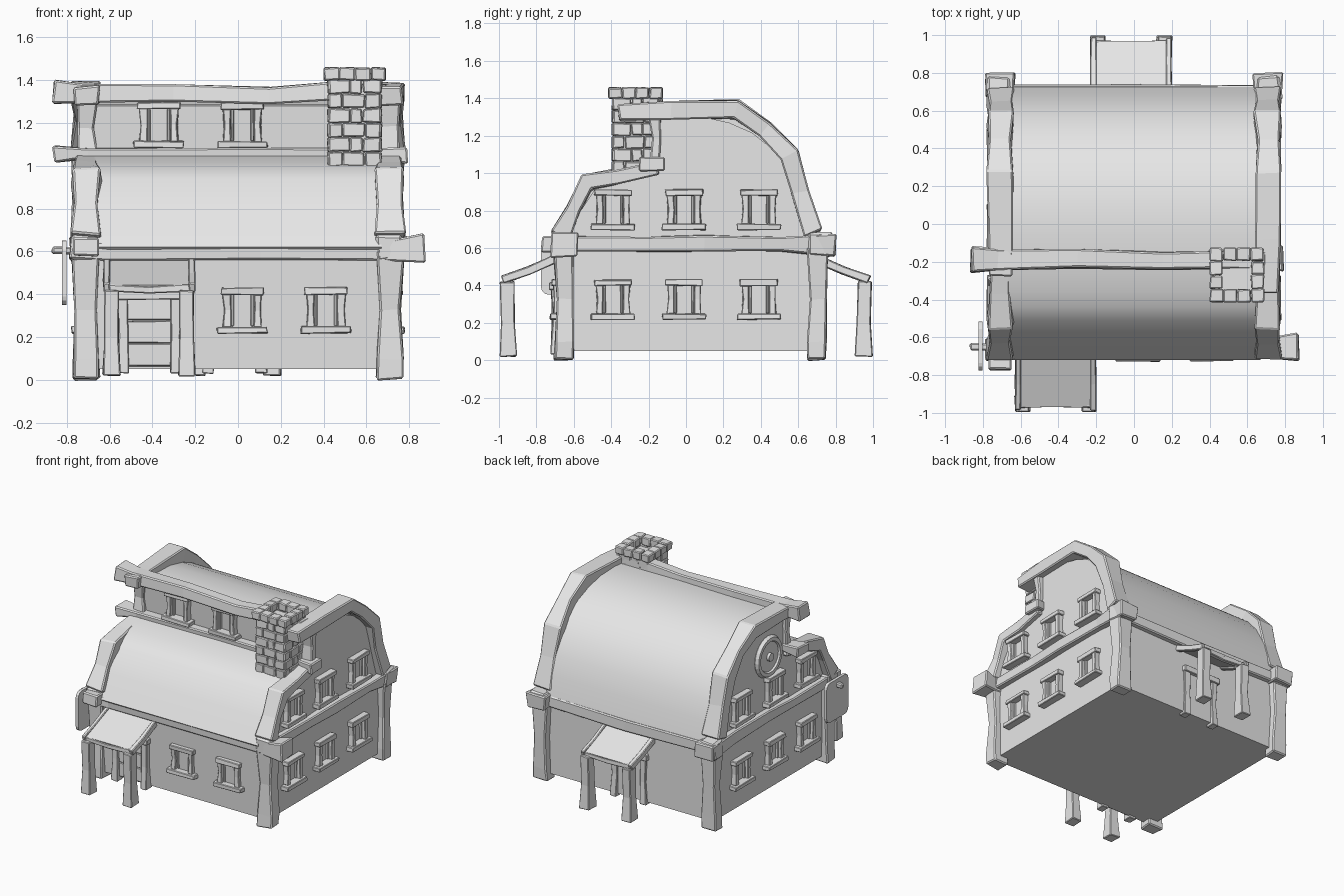
import bpy, bmesh, math, random
from mathutils import Vector, Matrix

random.seed(4)
cube = bpy.data.objects.get("Cube")
if cube:
    bpy.data.objects.remove(cube, do_unlink=True)

grey = bpy.data.materials.new("plain grey")
grey.use_nodes = True
grey.diffuse_color = (0.8, 0.8, 0.8, 1)
grey.node_tree.nodes["Principled BSDF"].inputs["Base Color"].default_value = (0.8, 0.8, 0.8, 1)
I = Matrix.Identity(4)


def finish(name, bm, M=I, bevel=0.0, smooth=False):
    """Turn a bmesh into a named object."""
    bmesh.ops.recalc_face_normals(bm, faces=bm.faces)
    bm.transform(M)
    mesh = bpy.data.meshes.new(name)
    bm.to_mesh(mesh)
    bm.free()
    mesh.materials.append(grey)
    ob = bpy.data.objects.new(name, mesh)
    bpy.context.collection.objects.link(ob)
    if bevel:
        mod = ob.modifiers.new("worn edges", "BEVEL")
        mod.width, mod.segments = bevel, 1
    if smooth:
        bpy.ops.object.select_all(action="DESELECT")
        ob.select_set(True)
        bpy.context.view_layer.objects.active = ob
        bpy.ops.object.shade_smooth_by_angle(angle=math.radians(32))
    return ob


def shake(amount):
    return Vector([random.uniform(-amount, amount) for _ in range(3)])


def box(bm, centre, size, jitter=0.0):
    M = Matrix.Translation(centre) @ Matrix.Diagonal((*size, 1))
    for v in bmesh.ops.create_cube(bm, size=1, matrix=M)["verts"]:
        v.co += shake(jitter)


def beam(bm, pts, w, h, scale=None, jitter=0.007):
    """Rough four-sided timber along a path."""
    pts = [Vector(p) for p in pts]
    rings = []
    for i, p in enumerate(pts):
        t = (pts[min(i + 1, len(pts) - 1)] - pts[max(i - 1, 0)]).normalized()
        side = Vector((0, 1, 0)) if abs(t.x) > 0.7 else Vector((1, 0, 0))
        up = t.cross(side).normalized()
        k = scale[i] if scale else 1
        rings.append([bm.verts.new(p + k * (side * w * a + up * h * b) / 2 + shake(jitter))
                      for a, b in ((-1, -1), (1, -1), (1, 1), (-1, 1))])
    for r, s in zip(rings, rings[1:]):
        for j in range(4):
            bm.faces.new((r[j], r[j - 1], s[j - 1], s[j]))
    bm.faces.new(rings[0])
    bm.faces.new(rings[-1])


def extrude(name, profile, half, smooth=False):
    """Extrude a (y, z) outline along x."""
    bm = bmesh.new()
    face = bm.faces.new([bm.verts.new((-half, y, z)) for y, z in profile])
    new = bmesh.ops.extrude_face_region(bm, geom=[face])["geom"]
    bmesh.ops.translate(bm, vec=(2 * half, 0, 0),
                        verts=[v for v in new if isinstance(v, bmesh.types.BMVert)])
    return finish(name, bm, smooth=smooth)


def single(name, pts, w, h, scale=None, bevel=0.008, jitter=0.007):
    bm = bmesh.new()
    beam(bm, pts, w, h, scale, jitter)
    return finish(name, bm, bevel=bevel)


# Roof curves, then the walls filling the space beneath them
back_curve = [(0.73, 0.63), (0.69, 0.79), (0.64, 0.93), (0.57, 1.06), (0.48, 1.16), (0.37, 1.245),
              (0.24, 1.30), (0.1, 1.33), (-0.06, 1.335), (-0.2, 1.32)]
front_curve = [(-0.16, 1.055), (-0.26, 1.04), (-0.36, 1.015), (-0.44, 0.985), (-0.51, 0.94),
               (-0.62, 0.78), (-0.72, 0.62)]
inset = lambda curve: [(y * 0.96, z - 0.03) for y, z in curve]
walls = [(-0.67, 0.05), (0.70, 0.05)] + inset(back_curve)[:-1] + [(-0.17, 1.28)] + inset(front_curve)
extrude("house_walls", walls, 0.72)
for name, curve in (("main_roof", back_curve), ("front_roof", front_curve)):
    extrude(name, curve + [(y * 0.95, z - 0.035) for y, z in reversed(curve)], 0.67, smooth=True)

# Timber frame on both gable ends
for side, s in (("left", 1), ("right", -1)):
    x = s * 0.708
    start = -0.36 if s > 0 else -0.27
    path = [(start, 1.325), (-0.08, 1.335), (0.27, 1.34), (0.42, 1.235), (0.555, 1.1), (0.61, 0.9), (0.675, 0.68)]
    single(side + "_gable_timber", [(x, y, z) for y, z in path], 0.125, 0.095,
           [0.95, 1, 1.1, 0.9, 1.1, 0.95, 1.1])
    path = [(-0.15, 1.03), (-0.36, 0.985), (-0.53, 0.95), (-0.6, 0.81), (-0.675, 0.66)]
    single(side + "_front_gable_timber", [(x, y, z) for y, z in path], 0.125, 0.09,
           [0.8, 0.85, 1.1, 0.9, 1.15])
    for end, y in (("front", -0.655), ("back", 0.70)):
        single(side + "_" + end + "_corner_post",
               [(x, y, 0.0), (x, y, 0.1), (x, y + 0.005, 0.33), (x, y, 0.6)],
               0.12, 0.1, [1, 1, 0.85, 1.1])
        bm = bmesh.new()
        box(bm, (s * 0.715, y + (0.02 if y > 0 else 0), 0.62), (0.13, 0.12, 0.12), 0.012)
        finish(side + "_" + end + "_corner_block", bm, bevel=0.015)
    single(side + "_side_beam", [(x, -0.62 if s > 0 else -0.77, 0.62), (x, -0.2, 0.615),
                                 (x, 0.1, 0.625), (x, 0.5, 0.62), (x, 0.8, 0.615)],
           0.115, 0.085, [1, 0.9, 1, 1, 1.35])
    single(side + "_dormer_post", [(x, -0.165, 1.05), (x, -0.16, 1.18), (x, -0.165, 1.3)],
           0.1, 0.06, [1, 0.8, 1])

# Long beams across the front and back
single("front_beam", [(-0.78, -0.66, 0.62), (-0.6, -0.665, 0.595), (0.1, -0.665, 0.6),
                      (0.65, -0.665, 0.6), (0.87, -0.65, 0.615)], 0.11, 0.095, [1.1, 0.8, 0.85, 0.85, 1.35])
single("back_beam", [(-0.76, 0.69, 0.61), (0, 0.69, 0.6), (0.76, 0.69, 0.61)], 0.09, 0.08)
single("dormer_top_beam", [(-0.86, -0.19, 1.345), (-0.72, -0.19, 1.34), (-0.3, -0.185, 1.335),
                           (0.15, -0.195, 1.33), (0.42, -0.19, 1.345), (0.7, -0.19, 1.34)],
       0.1, 0.085, [1.35, 1, 0.95, 0.9, 1, 1])
single("dormer_sill_beam", [(-0.86, -0.18, 1.05), (-0.7, -0.18, 1.06), (0, -0.18, 1.055),
                            (0.65, -0.18, 1.055), (0.79, -0.18, 1.05)], 0.1, 0.06, [1.35, 0.9, 0.75, 0.9, 1.35])


def facing(x, y, z, degrees):
    return Matrix.Translation((x, y, z)) @ Matrix.Rotation(math.radians(degrees), 4, "Z")


def window(name, M):
    """Rough timber surround; local -y points away from the wall."""
    bm = bmesh.new()
    box(bm, (0, -0.02, -0.092), (0.235, 0.075, 0.032), 0.004)
    box(bm, (0, -0.018, 0.09), (0.2, 0.06, 0.034), 0.004)
    for s in (-1, 1):
        beam(bm, [(s * 0.073, -0.015, -0.08), (s * 0.07, -0.015, 0), (s * 0.073, -0.015, 0.08)],
             0.038, 0.05, [1, 0.85, 1], 0.003)
        box(bm, (s * 0.046, -0.005, 0), (0.014, 0.025, 0.15), 0.001)
    finish(name, bm, M, bevel=0.004)


for i, x in enumerate((0.02, 0.41)):
    window(f"front_window_{i + 1}", facing(x, -0.67, 0.325, 0))
for i, x in enumerate((-0.37, 0.02)):
    window(f"dormer_window_{i + 1}", facing(x, -0.17, 1.19, 0))
for i, y in enumerate((-0.39, -0.01, 0.39)):
    for floor, z in (("lower", 0.325), ("upper", 0.805)):
        window(f"left_{floor}_window_{i + 1}", facing(0.72, y, z, 90))
        window(f"right_{floor}_window_{i + 1}", facing(-0.72, y, z, -90))


def entrance(name, M):
    """Plank door with a surround, under a sloping canopy on two posts."""
    bm = bmesh.new()
    for i in range(3):
        box(bm, (0, -0.68, 0.115 + i * 0.108), (0.24, 0.03, 0.104), 0.003)
    for s in (-1, 1):
        beam(bm, [(s * 0.125, -0.69, 0.03), (s * 0.12, -0.69, 0.2), (s * 0.125, -0.69, 0.39)],
             0.05, 0.06, [1.1, 0.85, 1], 0.004)
    box(bm, (0, -0.695, 0.395), (0.32, 0.07, 0.045), 0.005)
    finish(name + "_door", bm, M, bevel=0.004)
    bm = bmesh.new()
    for s in (-1, 1):
        x = s * 0.175
        beam(bm, [(x, -0.95, 0.02), (x, -0.95, 0.2), (x, -0.955, 0.42)], 0.075, 0.085, [1.1, 0.85, 0.9], 0.004)
        beam(bm, [(s * 0.2, -0.69, 0.545), (s * 0.2, -0.84, 0.48), (s * 0.2, -0.98, 0.43)],
             0.03, 0.045, None, 0.003)
    beam(bm, [(-0.2, -0.955, 0.43), (0, -0.95, 0.42), (0.2, -0.955, 0.43)], 0.035, 0.035, None, 0.003)
    finish(name + "_porch_frame", bm, M, bevel=0.005)
    bm = bmesh.new()
    beam(bm, [(0, -0.68, 0.55), (0, -0.965, 0.435)], 0.39, 0.02, None, 0)
    finish(name + "_canopy", bm, M)


entrance("front", facing(-0.415, 0, 0, 0))
entrance("back", facing(-0.015, 0, 0, 180))

# Chimney: solid core, staggered bricks and a hollow cap
cx, cy = 0.545, -0.27
bm = bmesh.new()
box(bm, (cx, cy, 1.18), (0.215, 0.215, 0.4))
for row in range(6):
    z = 1.03 + row * 0.068
    widths = (0.1, 0.06, 0.085) if row % 2 else (0.065, 0.105, 0.075)
    for turn in range(4):
        u = -0.1225
        R = Matrix.Rotation(turn * math.pi / 2, 3, "Z")
        for w in widths:
            d = R @ Vector((u + w / 2, -0.108, 0))
            size = (w - 0.003, 0.036, 0.065) if turn % 2 == 0 else (0.036, w - 0.003, 0.065)
            box(bm, (cx + d.x, cy + d.y, z), size, 0.004)
            u += w
finish("chimney_stack", bm, bevel=0.005)
bm = bmesh.new()
for turn in range(4):
    R = Matrix.Rotation(turn * math.pi / 2, 3, "Z")
    for u, w in ((-0.108, 0.072), (-0.035, 0.072), (0.037, 0.07)):
        d = R @ Vector((u, -0.11, 0))
        size = (w, 0.068, 0.06) if turn % 2 == 0 else (0.068, w, 0.06)
        box(bm, (cx + d.x, cy + d.y, 1.428), size, 0.004)
finish("chimney_cap", bm, bevel=0.006)

# Round window high on the right gable
turn = Matrix.Rotation(math.pi / 2, 4, "Y")
bpy.ops.mesh.primitive_torus_add(major_radius=0.13, minor_radius=0.026, major_segments=24, minor_segments=6,
                                 location=(-0.725, 0.05, 1.06), rotation=(0, math.pi / 2, 0))
ring = bpy.context.object
ring.name = "round_window_ring"
ring.data.materials.append(grey)
bm = bmesh.new()
for r, depth in ((0.125, 0.03), (0.03, 0.07)):
    bmesh.ops.create_cone(bm, cap_ends=True, segments=24, radius1=r, radius2=r, depth=depth,
                          matrix=Matrix.Translation((-0.72, 0.05, 1.06)) @ turn)
finish("round_window_disc", bm)

# Hanging sign board beside the front right corner
bm = bmesh.new()
box(bm, (-0.812, -0.645, 0.5), (0.022, 0.26, 0.3))
edges = [e for e in bm.edges if abs((e.verts[0].co - e.verts[1].co).x) > 0.01]
bmesh.ops.bevel(bm, geom=edges, offset=0.04, segments=3, affect="EDGES", profile=0.5)
finish("sign_board", bm)
single("sign_bracket", [(-0.72, -0.65, 0.605), (-0.87, -0.65, 0.605)], 0.04, 0.035, jitter=0.003)
